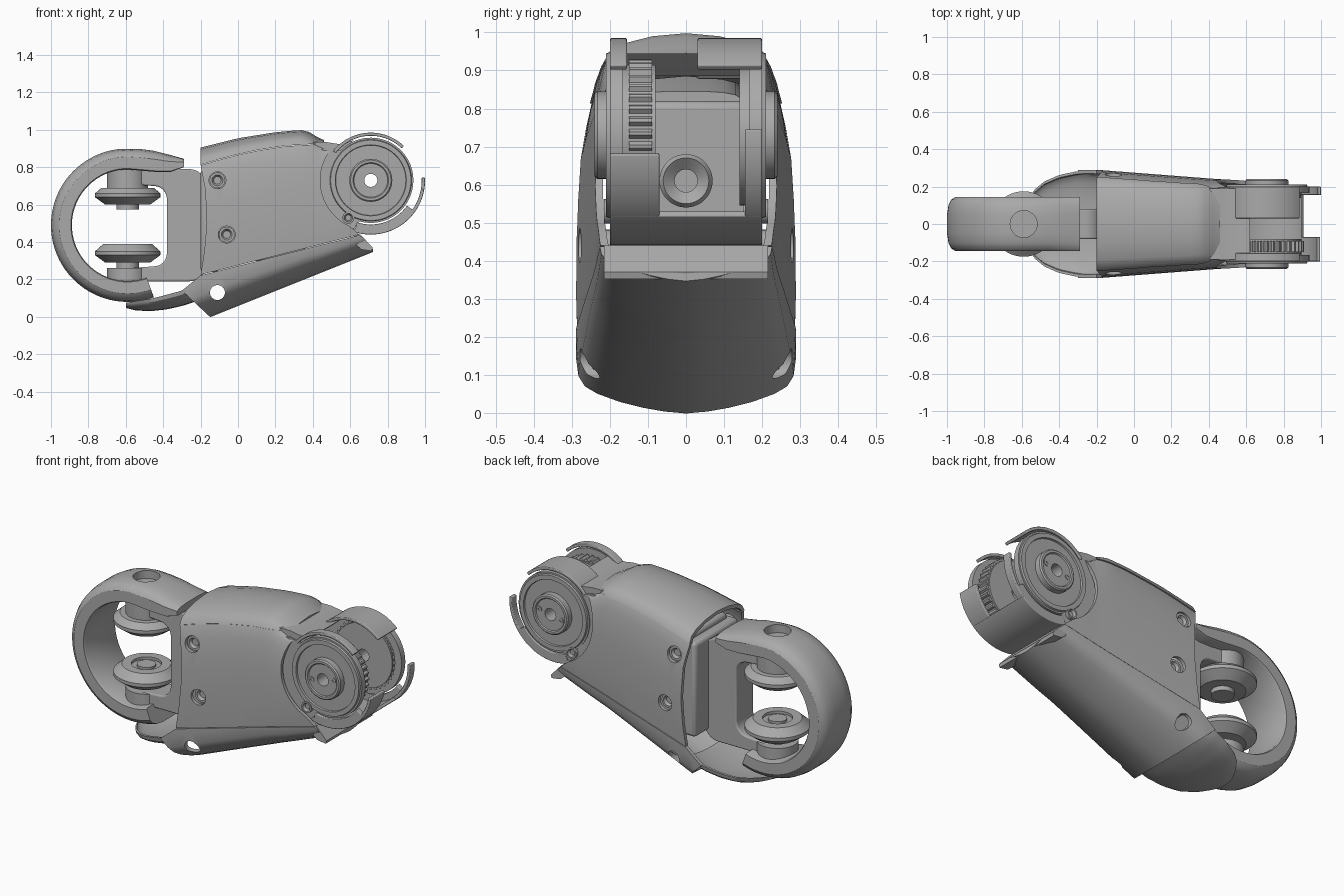
import bpy, bmesh
from math import sin, cos, pi, radians

cube = bpy.data.objects.get("Cube")
if cube:
    bpy.data.objects.remove(cube)

grey = bpy.data.materials.new("satin_grey")
grey.use_nodes = True
grey.diffuse_color = (0.4, 0.4, 0.4, 1)
for node in grey.node_tree.nodes:
    if node.type == 'BSDF_PRINCIPLED':
        node.inputs["Base Color"].default_value = (0.4, 0.4, 0.4, 1)


def shade(me):
    me.shade_smooth()
    me.set_sharp_from_angle(angle=radians(32))


def skin(name, rings, wrap=False):
    """Join closed rings of points into one solid."""
    bm = bmesh.new()
    rows = [[bm.verts.new(p) for p in ring] for ring in rings]
    n = len(rows[0])
    for i in range(len(rows) if wrap else len(rows) - 1):
        a, b = rows[i], rows[(i + 1) % len(rows)]
        for j in range(n):
            k = (j + 1) % n
            bm.faces.new((a[j], a[k], b[k], b[j]))
    if not wrap:
        bm.faces.new(rows[0])
        bm.faces.new(rows[-1])
    bmesh.ops.remove_doubles(bm, verts=bm.verts[:], dist=1e-5)
    bmesh.ops.recalc_face_normals(bm, faces=bm.faces[:])
    me = bpy.data.meshes.new(name)
    bm.to_mesh(me)
    bm.free()
    me.materials.append(grey)
    shade(me)
    ob = bpy.data.objects.new(name, me)
    bpy.context.collection.objects.link(ob)
    return ob


def prism(name, pts, y0, y1, bevel=0):
    ob = skin(name, [[(x, y, z) for x, z in pts] for y in (y0, y1)])
    if bevel:
        mod = ob.modifiers.new("edge", 'BEVEL')
        mod.width, mod.segments = bevel, 3
    return ob


def box(name, x, y, z, bevel=0):
    return prism(name, [(x[0], z[0]), (x[1], z[0]), (x[1], z[1]), (x[0], z[1])], *y, bevel)


def lathe(name, profile, x, other, axis='y', n=48):
    """Spin (radius, height) points about an axis through x and the other coordinate."""
    rings = []
    for i in range(n):
        c, s = cos(2 * pi * i / n), sin(2 * pi * i / n)
        if axis == 'y':
            rings.append([(x + r * c, h, other + r * s) for r, h in profile])
        else:
            rings.append([(x + r * c, other + r * s, h) for r, h in profile])
    return skin(name, rings, True)


def tube(name, r0, r1, a, b, x, other, axis='y'):
    return lathe(name, [(r0, a), (r1, a), (r1, b), (r0, b)], x, other, axis)


def boolean(ob, cutter, op):
    mod = ob.modifiers.new("cut", 'BOOLEAN')
    mod.object, mod.operation, mod.solver = cutter, op, 'EXACT'
    bpy.context.view_layer.update()
    dg = bpy.context.evaluated_depsgraph_get()
    me = bpy.data.meshes.new_from_object(ob.evaluated_get(dg))
    ob.modifiers.clear()
    ob.data = me
    shade(me)
    bpy.data.objects.remove(cutter)


def lerp(x, table):
    for (a, u), (b, v) in zip(table, table[1:]):
        if x <= b:
            return u + (v - u) * max(0, x - a) / (b - a)
    return table[-1][1]


def arc(cx, cz, r, a0, a1, n=24):
    angles = [radians(a0 + (a1 - a0) * i / n) for i in range(n + 1)]
    return [(cx + r * cos(a), cz + r * sin(a)) for a in angles]


# Body shell, cut into side panels, lower cover and top cap
WIDTH = [(-0.34, 0.292), (-0.2, 0.29), (0.45, 0.24), (0.74, 0.225)]
TOP = [(-0.34, 0.86), (-0.2, 0.9), (0, 0.95), (0.2, 0.982), (0.33, 0.994),
       (0.37, 0.99), (0.45, 0.94), (0.74, 0.94)]
HALF = [(0, 0), (0.2, 0.008), (0.4, 0.024), (0.6, 0.047), (0.8, 0.08), (0.91, 0.11),
        (0.965, 0.15), (0.985, 0.22), (1, 0.35), (1, 0.5), (0.985, 0.62), (0.96, 0.74),
        (0.91, 0.83), (0.86, 0.9), (0.79, 0.94), (0.65, 0.966), (0.35, 0.99), (0, 1)]


def section(x, off):
    w = lerp(x, WIDTH) + off
    zb = 0.4 * (x + 0.15) - off
    h = lerp(x, TOP) + off - zb
    right = [(x, w * u, zb + h * v) for u, v in HALF]
    return right + [(px, -y, z) for px, y, z in right[-2:0:-1]]


def shell(name, off, outline, holes=()):
    xs = [-0.34 + 1.08 * i / 27 for i in range(28)]
    rings = [section(x, off) for x in xs] + [section(x, off - 0.02) for x in reversed(xs)]
    ob = skin(name, rings, True)
    boolean(ob, prism("outline_cutter", outline, -0.5, 0.5), 'INTERSECT')
    for x, z, r in holes:
        boolean(ob, tube("hole_cutter", 0, r, -0.5, 0.5, x, z), 'DIFFERENCE')
    return ob


JX, JZ = 0.71, 0.73
cap_line = [(-0.2, 0.81), (-0.1, 0.84), (0, 0.866), (0.1, 0.888), (0.25, 0.912), (0.46, 0.925)]
SCREWS = [(-0.11, 0.73, 0.045), (-0.06, 0.44, 0.045), (0.59, 0.53, 0.035)]
shell("side_panels", 0, cap_line + arc(JX, JZ, 0.27, 140, 245) + [
    (0.65, 0.44), (-0.2, 0.225), (-0.18, 0.35), (-0.167, 0.5), (-0.175, 0.68)], SCREWS)
shell("lower_cover", 0.002, [(-0.3, 0.14), (-0.15, 0.0), (-0.1, -0.1), (0.73, 0.2),
                             (0.72, 0.37), (0.65, 0.437), (-0.2, 0.222)], [(-0.11, 0.13, 0.04)])
shell("top_cap", 0.005, [(x, z + 0.003) for x, z in cap_line] + [(0.45, 1.1), (-0.2, 1.1)])
prism("front_lip", [(0.6, 0.41), (0.63, 0.44), (0.655, 0.44), (0.72, 0.37), (0.715, 0.352),
                    (0.66, 0.36)], -0.215, 0.215)

# Rear scoop under the loop
rings = []
for i in range(19):
    x = -0.6 + 0.43 * i / 18
    w = lerp(x, [(-0.6, 0.07), (-0.57, 0.13), (-0.53, 0.185), (-0.48, 0.227), (-0.4, 0.262),
                 (-0.3, 0.283), (-0.17, 0.286)])
    zb = lerp(x, [(-0.6, 0.048), (-0.55, 0.035), (-0.47, 0.03), (-0.38, 0.04), (-0.3, 0.058), (-0.17, 0.1)])
    zt = lerp(x, [(-0.6, 0.075), (-0.45, 0.1), (-0.3, 0.14), (-0.17, 0.21)])
    ring = []
    for t, order in ((0, range(17)), (0.014, range(16, -1, -1))):
        for k in order:
            a = pi * k / 16
            ring.append((x, (w - t) * cos(a), zt - (zt - zb - t) * sin(a) ** 0.8))
    rings.append(ring)
skin("rear_scoop", rings)

# Rear loop with crowned outer face
CX, CZ = -0.59, 0.49
stations = list(zip(arc(CX, CZ, 0.41, 290, 90, 48), arc(CX, CZ, 0.298, 290, 90, 48)))
stations += [((-0.52, 0.897), (-0.52, 0.782)), ((-0.45, 0.888), (-0.44, 0.775)),
             ((-0.37, 0.868), (-0.36, 0.775)), ((-0.29, 0.845), (-0.29, 0.8))]
crown = [(1, 0.135), (0.95, 0.145), (0.4, 0.145), (0.2, 0.13), (0.07, 0.1), (0, 0.05)]
crown += [(t, -y) for t, y in reversed(crown)]
loop = skin("rear_loop", [[(o[0] + (i[0] - o[0]) * t, y, o[1] + (i[1] - o[1]) * t)
                           for t, y in crown] for o, i in stations])
boolean(loop, tube("socket_cutter", 0, 0.072, 0.85, 1.0, CX, 0, 'z'), 'DIFFERENCE')

# Rollers inside the loop
lathe("upper_roller", [(0, 0.575), (0.06, 0.575), (0.06, 0.6), (0.12, 0.6), (0.175, 0.64),
                       (0.175, 0.66), (0.14, 0.69), (0.11, 0.69), (0.11, 0.8), (0, 0.8)], CX, 0, 'z')
lathe("lower_roller", [(0, 0.19), (0.11, 0.19), (0.11, 0.26), (0.06, 0.26), (0.06, 0.29),
                       (0.12, 0.29), (0.175, 0.33), (0.175, 0.35), (0.13, 0.39), (0.08, 0.39),
                       (0.08, 0.375), (0.05, 0.375), (0.05, 0.388), (0, 0.388)], CX, 0, 'z')

# Bracket holding the rollers, with a core behind it
inner = arc(-0.45, 0.63, 0.07, 90, 0, 6) + arc(-0.45, 0.34, 0.07, 0, -90, 6)
outer = arc(-0.26, 0.28, 0.09, -90, 0, 8) + arc(-0.26, 0.7, 0.09, 0, 90, 8)
prism("roller_bracket", [(CX, 0.79), (CX, 0.71)] + inner + [(CX, 0.26), (CX, 0.19)] + outer,
      -0.08, 0.08, 0.008)
box("bracket_base", (-0.2, -0.1), (-0.2, 0.2), (0.24, 0.79), 0.02)
box("inner_core", (-0.15, 0.36), (-0.17, 0.17), (0.3, 0.82), 0.02)
lathe("core_socket", [(0.03, 0.33), (0.07, 0.33), (0.07, 0.37), (0.06, 0.385), (0.03, 0.36)],
      0, 0, 'z')
socket = bpy.data.objects["core_socket"]
socket.rotation_euler = (0, pi / 2, 0)
socket.location = (0.03, 0, 0.61)

# Screws recessed in the panels
for x, z, r in SCREWS:
    y = 0.25 if x < 0 else 0.215
    for s in (-1, 1):
        lathe("panel_screw", [(0, s * 0.15), (r - 0.003, s * 0.15), (r - 0.003, s * y),
                              (r * 0.65, s * y), (r * 0.45, s * (y - 0.015)), (0, s * (y - 0.015))], x, z, n=24)

# Front joint: fork plates, hubs and toothed drums on both sides
for s, side, inside in ((-1, "right", 0.08), (1, "left", 0.14)):
    tube(side + "_joint_disc", 0.035, 0.228, s * 0.165, s * 0.2, JX, JZ)
    lathe(side + "_joint_rim", [(0.185, s * 0.19), (0.222, s * 0.19), (0.215, s * 0.21),
                                (0.19, s * 0.21)], JX, JZ)
    lathe(side + "_joint_hub", [(0.035, s * 0.19), (0.115, s * 0.19), (0.115, s * 0.233),
                                (0.108, s * 0.24), (0.095, s * 0.24), (0.09, s * 0.234),
                                (0.035, s * 0.234)], JX, JZ)
    for d in (-1, 1):
        tube(side + "_hub_pin", 0.007, 0.015, s * 0.22, s * 0.238, JX + d * 0.07, JZ + d * 0.015)
    tube(side + "_joint_drum", 0.035, 0.185, s * inside, s * 0.17, JX, JZ)
    teeth = []
    for i in range(144):
        a, r = 2 * pi * i / 144, 0.2 if i % 4 < 2 else 0.188
        teeth.append([(JX + q * cos(a), s * y, JZ + q * sin(a))
                      for q, y in ((0.16, inside + 0.01), (r, inside + 0.01), (r, 0.15), (0.16, 0.15))])
    skin(side + "_gear_ring", teeth, True)
    prism(side + "_fork_web", [(0.3, 0.45), (0.6, 0.45), (0.66, 0.52), (0.52, 0.7), (0.55, 0.88),
                               (0.47, 0.9), (0.3, 0.88)], s * 0.165, s * 0.195)


# Curved guards above and below the joint
def guard(name, r0, r1, a0, a1, y0, y1):
    return prism(name, arc(JX, JZ, r1, a0, a1) + arc(JX, JZ, r0, a1, a0), y0, y1, 0.004)


guard("right_top_guard", 0.238, 0.255, 142, 46, -0.2, -0.155)
guard("left_top_guard", 0.238, 0.255, 142, 46, 0.03, 0.2)
prism("guard_bridge", [(0.4, 0.9), (0.55, 0.885), (0.62, 0.945), (0.55, 0.922), (0.47, 0.935),
                       (0.4, 0.935)], -0.19, 0.19)
guard("lower_guard", 0.272, 0.29, 250, 313, -0.2, 0.2)
guard("right_guard_arm", 0.272, 0.29, 312, 350, -0.2, -0.07)
guard("left_guard_arm", 0.272, 0.29, 312, 363, 0.155, 0.2)
for y in (-0.2, 0.17):
    guard("guard_flange", 0.236, 0.285, 252, 325, y, y + 0.03)
